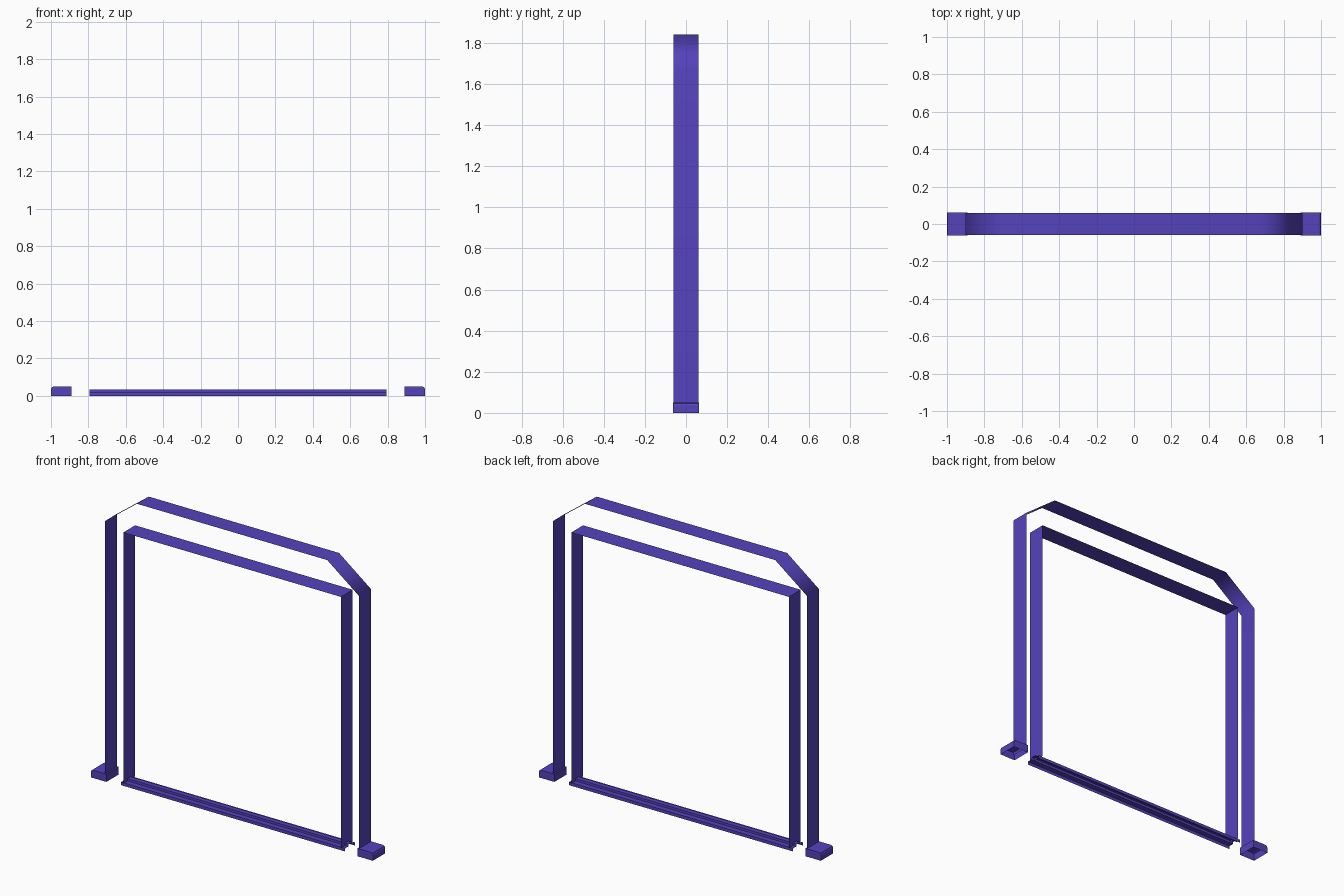
import bpy, bmesh

if "Cube" in bpy.data.objects:
    bpy.data.objects.remove(bpy.data.objects["Cube"])

mat = bpy.data.materials.new("frame_purple")
mat.diffuse_color = (0.09, 0.055, 0.5, 1)
mat.use_nodes = True
mat.node_tree.nodes["Principled BSDF"].inputs["Base Color"].default_value = mat.diffuse_color


def finish(name, bm):
    me = bpy.data.meshes.new(name)
    bm.to_mesh(me)
    bm.free()
    me.materials.append(mat)
    ob = bpy.data.objects.new(name, me)
    bpy.context.collection.objects.link(ob)
    return ob


def sheet(name, start, end):
    """Open strip of quads between two matching rows of points."""
    bm = bmesh.new()
    a = [bm.verts.new(p) for p in start]
    b = [bm.verts.new(p) for p in end]
    for i in range(len(a) - 1):
        bm.faces.new((a[i], a[i + 1], b[i + 1], b[i]))
    return finish(name, bm)


def band(name, half_profile, y0, y1):
    """Thin strip following a mirrored x-z path, spanning y0 to y1."""
    path = [(-x, z) for x, z in half_profile] + half_profile[::-1]
    return sheet(name, [(x, y0, z) for x, z in path], [(x, y1, z) for x, z in path])


# Outer band with chamfered top corners, faces outward
outer = band("outer_frame", [(0.9, 0.03), (0.9, 1.67), (0.675, 1.84)], -0.06, 0.06)
for p in outer.data.polygons:
    p.use_smooth = True
outer.modifiers.new("weighted", 'WEIGHTED_NORMAL').keep_sharp = True

# Inner band lining the opening, faces inward
band("inner_frame", [(0.772, 0.02), (0.772, 1.63)], 0.06, -0.06)

# Threshold: stepped strip, open underneath and at the ends
half = [(-0.05, 0.0), (-0.05, 0.02), (-0.016, 0.02), (-0.016, 0.035)]
profile = half + [(-y, z) for y, z in half[::-1]]
sheet("threshold", [(0.795, y, z) for y, z in profile],
      [(-0.795, y, z) for y, z in profile])

# Feet: hollow caps with the outer top edge bevelled
for side, label in ((-1, "left"), (1, "right")):
    bm = bmesh.new()
    bmesh.ops.create_cube(bm, size=1)
    for v in bm.verts:
        v.co = (side * 0.945 + v.co.x * 0.11, v.co.y * 0.125, (v.co.z + 0.5) * 0.05)
    edge = [e for e in bm.edges
            if all(v.co.z > 0.04 and side * v.co.x > 0.95 for v in e.verts)]
    bmesh.ops.bevel(bm, geom=edge, offset=0.014, segments=2, profile=0.5, affect='EDGES')
    bm.normal_update()
    bottom = [f for f in bm.faces if f.normal.z < -0.9]
    bmesh.ops.delete(bm, geom=bottom, context='FACES_ONLY')
    finish(label + "_foot", bm)
